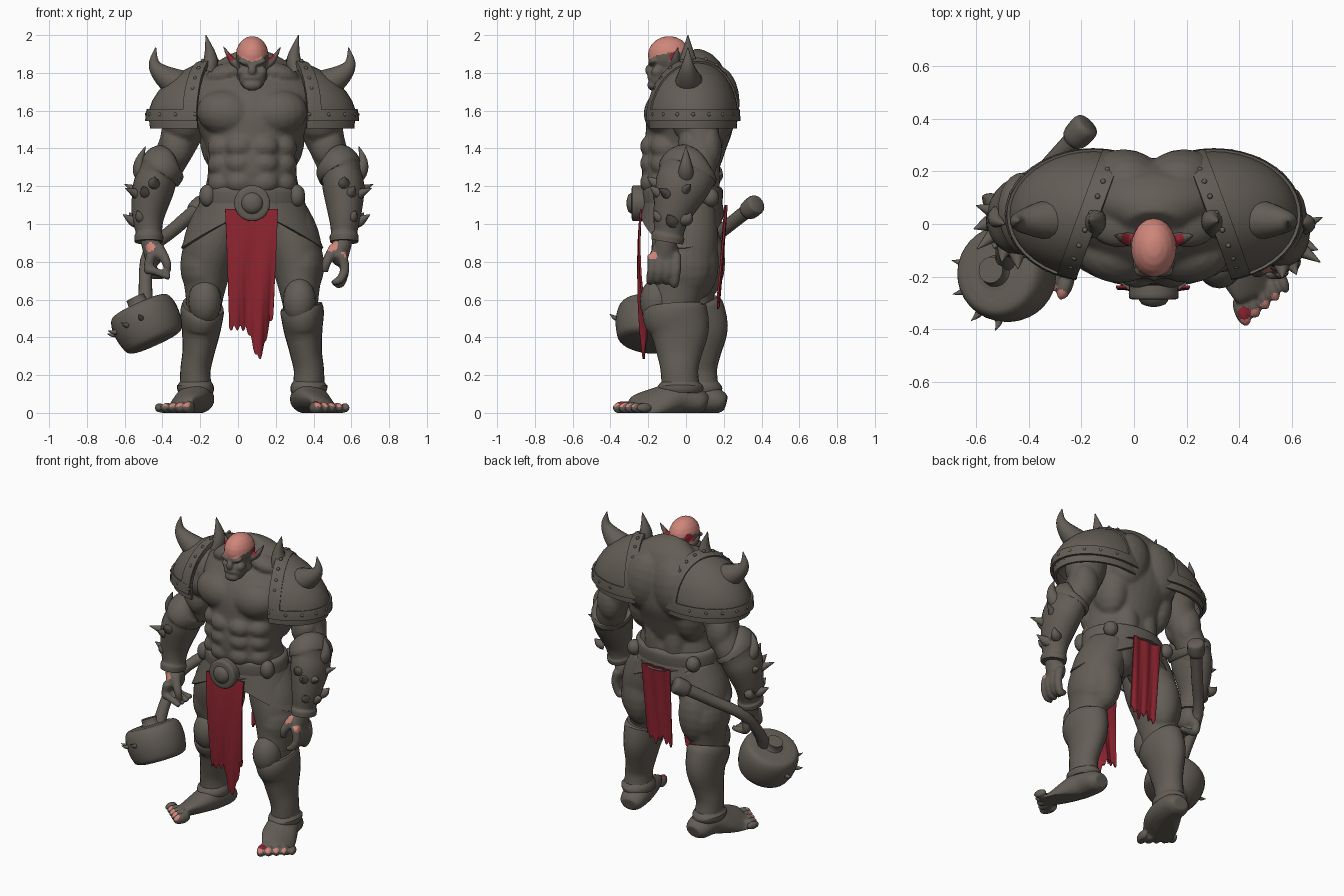
import bpy, bmesh, math
from mathutils import Vector, Matrix, Euler

if "Cube" in bpy.data.objects:
    bpy.data.objects.remove(bpy.data.objects["Cube"])

C = 0.075  # body midline in x


def material(name, rgb):
    m = bpy.data.materials.new(name)
    m.use_nodes = True
    m.diffuse_color = (*rgb, 1)
    node = next(n for n in m.node_tree.nodes if n.type == "BSDF_PRINCIPLED")
    node.inputs["Base Color"].default_value = (*rgb, 1)
    return m


GREY = material("dark stone grey", (0.125, 0.11, 0.092))
PINK = material("pink skin", (0.62, 0.235, 0.195))
RED = material("red cloth", (0.27, 0.018, 0.03))


def loft(bm, pts, sides=20, steps=4):
    """Smooth tube through (x, y, z, r1[, r2]) stations."""
    pts = [list(p) if len(p) == 5 else [*p, p[3]] for p in pts]
    path = []
    for i in range(len(pts) - 1):
        a, b, c, d = pts[max(i - 1, 0)], pts[i], pts[i + 1], pts[min(i + 2, len(pts) - 1)]
        for k in range(steps):
            t = k / steps
            path.append([0.5 * (2 * q + (r - p) * t + (2 * p - 5 * q + 4 * r - s) * t * t
                                + (3 * q - p - 3 * r + s) * t ** 3) for p, q, r, s in zip(a, b, c, d)])
    path.append(pts[-1])
    rings = []
    for i, p in enumerate(path):
        ahead, behind = path[min(i + 1, len(path) - 1)], path[max(i - 1, 0)]
        turn = Vector((0, 0, 1)).rotation_difference(Vector(ahead[:3]) - Vector(behind[:3]))
        rings.append([bm.verts.new(Vector(p[:3]) + turn @ Vector((
            max(p[3], .001) * math.cos(j * math.tau / sides),
            max(p[4], .001) * math.sin(j * math.tau / sides), 0))) for j in range(sides)])
    for lo, hi in zip(rings, rings[1:]):
        for j in range(sides):
            k = (j + 1) % sides
            bm.faces.new((lo[j], lo[k], hi[k], hi[j]))
    bm.faces.new(rings[0][::-1])
    bm.faces.new(rings[-1])


def blob(bm, c, r, rot=(0, 0, 0), detail=20):
    bmesh.ops.create_uvsphere(bm, u_segments=detail, v_segments=detail // 2, radius=1,
                              matrix=Matrix.LocRotScale(Vector(c), Euler(rot), Vector(r)))


def sheet(bm, nu, nv, f):
    grid = [[bm.verts.new(f(i / nu, j / nv)) for i in range(nu + 1)] for j in range(nv + 1)]
    for j in range(nv):
        for i in range(nu):
            bm.faces.new((grid[j][i], grid[j][i + 1], grid[j + 1][i + 1], grid[j + 1][i]))


def finish(name, bm, mats=(GREY,), voxel=0, thick=0, ground=False):
    bmesh.ops.recalc_face_normals(bm, faces=bm.faces)
    ob = bpy.data.objects.new(name, bpy.data.meshes.new(name))
    bm.to_mesh(ob.data)
    bm.free()
    bpy.context.collection.objects.link(ob)
    if voxel:  # fuse overlapping muscles into one skin
        m = ob.modifiers.new("fuse", "REMESH")
        m.mode, m.voxel_size = "VOXEL", voxel
        m = ob.modifiers.new("soften", "SMOOTH")
        m.iterations = 5
    if thick:
        m = ob.modifiers.new("thickness", "SOLIDIFY")
        m.thickness, m.offset = thick, 0
    if voxel or thick:
        dg = bpy.context.evaluated_depsgraph_get()
        me = bpy.data.meshes.new_from_object(ob.evaluated_get(dg))
        ob.modifiers.clear()
        ob.data = me
    ob.data.materials.clear()
    for m in mats:
        ob.data.materials.append(m)
    if ground:
        for v in ob.data.vertices:
            v.co.z = max(v.co.z, 0)
    ob.data.shade_smooth()
    ob.data.set_sharp_from_angle(angle=0.8)
    return ob


def paint(ob, spot, r, slot=1):
    """Colour a small patch of faces near a point."""
    for p in ob.data.polygons:
        if (p.center - Vector(spot)).length < r:
            p.material_index = slot


# Torso with chest, belly, back and seat muscles
bm = bmesh.new()
loft(bm, [(C, 0, .98, .2, .15), (C, -.01, 1.13, .255, .185), (C, -.035, 1.27, .235, .2),
          (C, -.005, 1.42, .25, .215), (C, .025, 1.56, .32, .23), (C, .06, 1.7, .33, .19),
          (C, .06, 1.81, .24, .13), (C, .0, 1.88, .1, .07)], 32)
for s in (1, -1):
    blob(bm, (C + s * .13, -.1, 1.585), (.165, .125, .125), (0, s * -.15, 0))
    for z, w in ((1.41, .08), (1.32, .08), (1.22, .08)):
        blob(bm, (C + s * .064, -.178, z), (w, .066, .065))
        blob(bm, (C + s * .16, -.1, z), (.08, .09, .07), (0, s * .5, 0))
    blob(bm, (C + s * .115, .165, 1.64), (.15, .12, .2), (0, s * -.2, 0))
    blob(bm, (C + s * .17, .07, 1.47), (.11, .13, .2))
    blob(bm, (C + s * .07, .11, 1.25), (.075, .07, .2))
    blob(bm, (C + s * .12, .06, 1.0), (.14, .11, .13))
    blob(bm, (C + s * .13, .0, 1.8), (.12, .09, .055), (0, s * .25, 0))
finish("torso", bm, voxel=.011)

# Head with heavy brow, jaw and pointed ears
bm = bmesh.new()
loft(bm, [(C, .02, 1.68, .12, .1), (C, -.05, 1.78, .085, .085), (C, -.08, 1.86, .07, .07)])
blob(bm, (C, -.09, 1.893), (.087, .113, .102))
blob(bm, (C, -.14, 1.775), (.072, .06, .07))
blob(bm, (C, -.175, 1.735), (.05, .03, .03))
blob(bm, (C, -.195, 1.815), (.022, .022, .03))
blob(bm, (C, -.185, 1.775), (.045, .02, .012))
for s in (1, -1):
    blob(bm, (C + s * .036, -.175, 1.855), (.042, .028, .016), (0, s * -.3, 0))
    blob(bm, (C + s * .05, -.15, 1.805), (.03, .035, .03))
    loft(bm, [(C + s * .07, -.06, 1.83, .02, .03), (C + s * .11, -.055, 1.87, .018, .024),
              (C + s * .155, -.04, 1.945, .003)], 12)
head = finish("head", bm, (GREY, PINK, RED), voxel=.007)
for p in head.data.polygons:
    c = p.center
    d = abs(c.x - C)
    if d < .092 and c.z > 1.857 + .4 * d + .13 * (c.y + .2):
        p.material_index = 1
paint(head, (C + .09, -.06, 1.885), .028, 2)
paint(head, (C - .11, -.06, 1.885), .026, 2)
paint(head, (C - .08, -.03, 1.895), .03, 2)


def arm_pt(s, p):
    w = min(max((1.38 - p[2]) / .3, 0), 1) if s < 0 else 0
    return (C + s * (p[0] + .06 * w), p[1] + .08 * w, *p[2:])


def leg_pt(s, p):
    w = min(max((.95 - p[2]) / .45, 0), 1) if s < 0 else 0
    return (C + s * p[0], p[1] + .1 * w, *p[2:])


for s, tag in ((1, "left"), (-1, "right")):
    A = lambda *p: arm_pt(s, p)
    L = lambda *p: leg_pt(s, p)

    # Arm, hand and curled fingers
    bm = bmesh.new()
    loft(bm, [A(.465, -.11, .83, .045, .06), A(.485, -.1, .93, .05, .06), A(.48, -.04, 1.1, .08, .09),
              A(.45, .05, 1.27, .09, .1), A(.395, .08, 1.42, .1, .095), A(.33, .05, 1.6, .13, .12),
              A(.26, .05, 1.7, .08, .08)])
    blob(bm, A(.4, .03, 1.41), (.085, .075, .11))
    blob(bm, A(.41, .12, 1.4), (.085, .07, .13))
    blob(bm, A(.36, .05, 1.55), (.12, .13, .13))
    blob(bm, A(.46, -.11, .85), (.05, .075, .075))
    curl = .0 if s > 0 else .05
    for i in range(4):
        y = -.18 + i * .043
        drop = .025 * (i == 3) - curl
        loft(bm, [A(.425 - curl, y - .01, .69 + drop / 2 + curl, .016), A(.465, y - .01, .705 - drop, .023),
                  A(.49, y, .76, .026), A(.475, y, .84, .027)], 10)
    loft(bm, [A(.385, -.17, .745, .018), A(.395, -.18, .80, .026), A(.44, -.14, .88, .032)], 10)
    arm = finish(tag + "_arm", bm, (GREY, PINK), voxel=.009)
    spots = ((.485, -.0, 1.38, .042), (.42, -.165, .885, .036), (.49, -.175, .83, .026)) if s > 0 else \
        ((.478, -.165, .875, .026),)
    for *spot, r in spots:
        paint(arm, A(*spot), r)

    # Gauntlet with flared lips, spikes and studs
    bm = bmesh.new()
    loft(bm, [A(.487, -.1, .905, .075, .085), A(.487, -.095, .935, .077, .088), A(.487, -.09, .96, .07, .08),
              A(.49, -.075, 1.05, .088, .1), A(.485, -.03, 1.18, .11, .14), A(.475, .0, 1.25, .108, .15),
              A(.465, .01, 1.275, .122, .16), A(.45, .03, 1.315, .118, .145), A(.44, .04, 1.325, .09, .1)], 24)
    for a, z, size in ((-1.1, 1.17, .045), (-.5, 1.16, .09), (.35, 1.18, .085), (-.3, 1.02, .06),
                       (-1.5, 1.22, .04), (-1.0, 1.04, .03), (.5, 1.03, .03)):
        gx, gy = .1 * math.cos(a), .12 * math.sin(a)
        k = 1 + size / .12
        loft(bm, [A(.48 + gx * .7, -.045 + gy * .7, z - .01, .034), A(.48 + gx, -.045 + gy, z, .028),
                  A(.48 + gx * k, -.045 + gy * k, z + .03, .002)], 10)
    loft(bm, [A(.51, .0, 1.22, .05), A(.57, -.0, 1.28, .042), A(.585, .0, 1.34, .024), A(.565, 0, 1.41, .002)], 14)
    finish(tag + "_gauntlet", bm)

    # Thigh, knee and shin
    bm = bmesh.new()
    loft(bm, [L(.3, -.02, .06, .07, .08), L(.3, -.03, .2, .075, .09), L(.27, -.05, .42, .09, .13),
              L(.255, -.06, .58, .095, .125), L(.24, -.02, .78, .135, .165), L(.205, -.005, .93, .15, .175),
              L(.15, 0, 1.08, .13, .16)], 24)
    blob(bm, L(.262, -.02, .78), (.12, .165, .18))
    blob(bm, L(.22, .065, .8), (.11, .11, .2))
    finish(tag + "_leg", bm, voxel=.011)

    # Greave, knee cap and ankle cuff
    bm = bmesh.new()
    loft(bm, [L(.3, -.03, .15, .083, .1), L(.3, -.035, .23, .08, .1), L(.285, -.035, .32, .085, .122),
              L(.27, -.035, .44, .103, .158), L(.265, -.06, .53, .115, .172), L(.26, -.065, .565, .11, .155)], 24)
    blob(bm, L(.25, -.15, .59), (.088, .095, .125))
    loft(bm, [L(.305, -.03, .1, .085, .105), L(.303, -.03, .12, .096, .12), L(.3, -.03, .14, .098, .12),
              L(.3, -.03, .165, .083, .1)], 24)
    finish(tag + "_greave", bm)

    # Foot turned outward, with toes and painted nails
    bm = bmesh.new()
    loft(bm, [L(.275, .11, .05, .05, .04), L(.28, .07, .06, .08, .065), L(.3, -.04, .08, .095, .085),
              L(.345, -.16, .055, .11, .062), L(.39, -.25, .03, .1, .036), L(.4, -.275, .025, .08, .025)])
    toes = [(.335 + i * .039, -.33 + .027 * i, .042 - .003 * i) for i in range(5)]
    for d, y, r in toes:
        blob(bm, L(d, y, .027), (r * .72, r * 1.5, r * .85), (0, 0, s * .35), 14)
    foot = finish(tag + "_foot", bm, (GREY, PINK, RED), voxel=.007, ground=True)
    for d, y, r in toes[:4]:
        paint(foot, L(d + r * .35, y - r * .9, .045), r * .5)
    if s > 0:
        paint(foot, L(toes[0][0] + .01, toes[0][1] - .01, .06), .026, 2)

    # Shoulder armour: domed plate, raised bands and under layer
    def shell(name, scale, cuts):
        bm = bmesh.new()
        blob(bm, (C + s * .23, .035, 1.55), (.315 * scale, .235 * scale, .32 * scale), detail=40)
        for v in bm.verts:
            v.co.x -= s * .9 * max(0, v.co.z - 1.55) ** 2
        for d, y, z, nx, ny, nz in cuts:
            bmesh.ops.bisect_plane(bm, geom=bm.verts[:] + bm.edges[:] + bm.faces[:], clear_inner=True,
                                   plane_co=(C + s * d, y, z), plane_no=(s * nx, ny, nz))
        finish(tag + name, bm, thick=.018)
    inner = (.205, .035, 1.6, .936, .35, 0)
    shell("_shoulder_plate", 1, (inner, (0, 0, 1.55, 0, 0, 1)))
    shell("_shoulder_inner_band", 1.035, (inner, (.275, .06, 1.6, -.936, -.35, 0), (0, 0, 1.545, 0, 0, 1)))
    shell("_shoulder_lower_band", 1.04, (inner, (0, 0, 1.545, 0, 0, 1), (0, 0, 1.605, 0, 0, -1)))
    shell("_shoulder_under_layer", .97, (inner, (0, 0, 1.505, 0, 0, 1), (0, 0, 1.58, 0, 0, -1)))

    # Shoulder horns and rivets
    bm = bmesh.new()
    loft(bm, [(C + s * .34, .02, 1.72, .085), (C + s * .43, .015, 1.76, .07), (C + s * .495, .01, 1.81, .046),
              (C + s * .52, .01, 1.86, .026), (C + s * .51, .01, 1.935, .002)], 16)
    loft(bm, [(C + s * .235, .01, 1.81, .05, .065), (C + s * .22, .01, 1.88, .036, .042),
              (C + s * .245, .01, 2.0, .002)], 16)
    for i in range(9):
        a = -1.35 + i * .34
        blob(bm, (C + s * (.23 + .327 * math.cos(a)), .035 + .244 * math.sin(a), 1.58), (.012,) * 3, detail=10)
        b = .3 + i * .31  # rivets following the inner band
        y = .21 * math.cos(b)
        d = .24 - .374 * y
        h = max(0, 1 - (y / .243) ** 2 - ((d + .07 * math.sin(b) - .23) / .325) ** 2)
        blob(bm, (C + s * d, .035 + y, 1.555 + .335 * math.sqrt(h)), (.011,) * 3, detail=10)
    finish(tag + "_shoulder_horns", bm)

# Belt, pouches and round buckle
bm = bmesh.new()
loft(bm, [(C, -.02, 1.09, .26, .195), (C, -.02, 1.1, .28, .21), (C, -.02, 1.18, .275, .215),
          (C, -.02, 1.2, .25, .19)], 40)
for s in (1, -1):
    blob(bm, (C + s * .235, -.13, 1.15), (.045, .045, .06))
    blob(bm, (C + s * .22, .13, 1.14), (.045, .045, .05))
loft(bm, [(C, -.19, 1.11, .09), (C, -.265, 1.11, .095), (C, -.285, 1.11, .09), (C, -.287, 1.11, .065),
          (C, -.28, 1.11, .06), (C, -.305, 1.11, .045), (C, -.315, 1.11, .01)], 28, 2)
finish("belt", bm)


# Hip skirt, longest at the sides
def skirt(u, v):
    a = u * math.tau
    return (C + (.265 + .105 * v) * math.cos(a), -.02 + (.2 + .016 * v) * math.sin(a),
            1.13 - v * (.07 + .19 * abs(math.cos(a)) ** 1.3))


bm = bmesh.new()
sheet(bm, 48, 6, skirt)
bmesh.ops.remove_doubles(bm, verts=bm.verts, dist=.0005)
finish("hip_skirt", bm, thick=.015)


# Ragged loin cloths, front and back
def front_cloth(u, v):
    length = .63 + .16 * math.exp(-((u - .66) / .16) ** 2) - .4 * max(0, u - .82) + .015 * math.sin(47 * u)
    return (C - .003 + (u - .5) * (.28 - .05 * v),
            -.238 - .03 * v * (1 - v) * 2 + .02 * v * v + .01 * math.sin(13 * u + 3 * v) * v, 1.08 - v * length)


def back_cloth(u, v):
    return (C + (u - .5) * (.21 - .02 * v), .212 - .04 * v + .004 * math.sin(15 * u + 2 * v),
            1.1 - v * (.51 + .02 * math.sin(31 * u) + .02 * math.sin(12 * u)))


for name, f in (("front_cloth", front_cloth), ("back_cloth", back_cloth)):
    bm = bmesh.new()
    sheet(bm, 40, 24, f)
    finish(name, bm, (RED,), thick=.01)

# War hammer: shaft with knob, drum head and small spikes
bm = bmesh.new()
loft(bm, [(-.48, -.18, .5, .045), (-.49, -.1, .66, .036), (-.47, .05, .85, .034), (-.33, .21, .98, .036),
          (-.22, .33, 1.075, .038)], 16)
loft(bm, [(-.235, .315, 1.06, .038), (-.222, .33, 1.072, .052), (-.185, .37, 1.103, .054),
          (-.175, .38, 1.11, .04)], 16)
finish("hammer_shaft", bm)
bm = bmesh.new()
axis, mid = Vector((-.4, .1, .88)).normalized(), Vector((-.483, -.19, .475))
loft(bm, [(*(mid + axis * h), r) for h, r in ((-.115, .13), (-.1, .16), (-.05, .177), (.0, .183), (.05, .18),
                                             (.09, .165), (.105, .135), (.108, .06), (.15, .05))], 32, 3)
turn = Vector((0, 0, 1)).rotation_difference(axis)
for a in (2.9, 3.5, 4.1, 4.6):
    out = turn @ Vector((math.cos(a), math.sin(a), 0))
    root = mid + axis * .02 + out * .16
    loft(bm, [(*root, .018), (*(root + out * .03), .013), (*(root + out * .06 + axis * .02), .001)], 8)
finish("hammer_head", bm)
